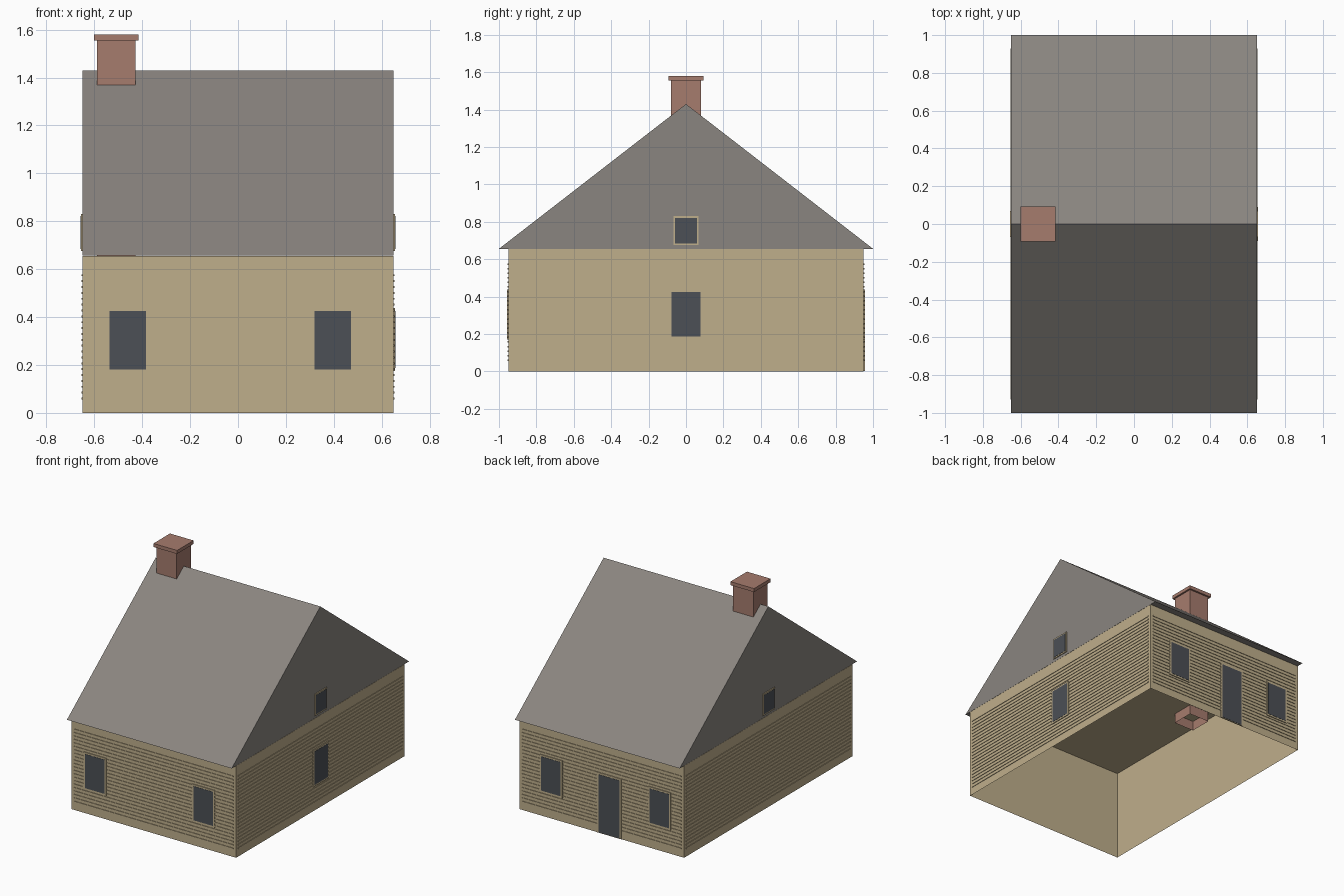
import bpy
import bmesh
from mathutils import Vector

cube = bpy.data.objects.get("Cube")
if cube:
    bpy.data.objects.remove(cube, do_unlink=True)


def material(name, rgb):
    mat = bpy.data.materials.new(name)
    mat.use_nodes = True
    mat.diffuse_color = (*rgb, 1)
    mat.node_tree.nodes["Principled BSDF"].inputs["Base Color"].default_value = (*rgb, 1)
    return mat


TAN = material("tan_clapboard", (0.52, 0.425, 0.26))
GREY = material("grey_shingle", (0.255, 0.235, 0.215))
BRICK = material("red_brick", (0.38, 0.2, 0.155))
GLASS = material("dark_glass", (0.072, 0.08, 0.092))

HALF_X, HALF_Y, EAVE, RIDGE = 0.65, 0.95, 0.655, 1.43


def finish(name, bm, mat):
    bmesh.ops.recalc_face_normals(bm, faces=bm.faces)
    mesh = bpy.data.meshes.new(name)
    bm.to_mesh(mesh)
    bm.free()
    mesh.materials.append(mat)
    obj = bpy.data.objects.new(name, mesh)
    bpy.context.collection.objects.link(obj)
    return obj


def add_box(bm, lo, hi, open_bottom=False):
    lo, hi = Vector(lo), Vector(hi)
    verts = bmesh.ops.create_cube(bm, size=1)["verts"]
    for v in verts:
        v.co = (lo + hi) / 2 + v.co * (hi - lo)
    if open_bottom:
        low = [f for f in bm.faces if all(v.co.z < lo.z + 1e-4 for v in f.verts)]
        bmesh.ops.delete(bm, geom=low, context="FACES_ONLY")


def box(name, lo, hi, mat, open_bottom=False):
    bm = bmesh.new()
    add_box(bm, lo, hi, open_bottom)
    return finish(name, bm, mat)


def wall_bounds(side, u0, u1, z0, z1, depth):
    """Corners of a thin plate lying on one outer wall."""
    axis, sign = side
    face = HALF_X if axis == "x" else HALF_Y
    a, b = sorted((sign * face, sign * (face + depth)))
    if axis == "x":
        return (a, u0, z0), (b, u1, z1)
    return (u0, a, z0), (u1, b, z1)


def opening(name, side, u, width, z0, z1, border=0.012, sill=0.012):
    """Tan frame with a dark pane standing just proud of it."""
    h = width / 2
    box(name + "_frame", *wall_bounds(side, u - h, u + h, z0, z1, 0.006), TAN)
    h -= border
    box(name + "_pane", *wall_bounds(side, u - h, u + h, z0 + sill, z1 - border, 0.0075), GLASS)


FRONT, BACK, LEFT, RIGHT = ("y", -1), ("y", 1), ("x", 1), ("x", -1)

# Wall shell, open underneath
box("walls", (-HALF_X, -HALF_Y, 0), (HALF_X, HALF_Y, EAVE), TAN, open_bottom=True)

# Clapboard strips on all four walls
for label, side in (("front", FRONT), ("back", BACK), ("left", LEFT), ("right", RIGHT)):
    half = (HALF_X if side[0] == "y" else HALF_Y) - 0.022
    bm = bmesh.new()
    for i in range(22):
        z = 0.06 + i * 0.0245
        add_box(bm, *wall_bounds(side, -half, half, z - 0.004, z + 0.004, 0.004))
    finish(label + "_clapboards", bm, TAN)

# Gabled roof prism with overhanging eaves
bm = bmesh.new()
profile = [(-1, EAVE + 0.001), (1, EAVE + 0.001), (0, RIDGE)]
end = bm.faces.new([bm.verts.new((-HALF_X, y, z)) for y, z in profile])
swept = bmesh.ops.extrude_face_region(bm, geom=[end])["geom"]
for v in swept:
    if isinstance(v, bmesh.types.BMVert):
        v.co.x = HALF_X
if not end.is_valid or len(bm.faces) < 5:
    bmesh.ops.holes_fill(bm, edges=bm.edges)
finish("roof", bm, GREY)

# Chimney, its hollow shaft reaching just below the ceiling
box("chimney_shaft", (-0.588, -0.08, 0.585), (-0.428, 0.08, 1.555), BRICK, open_bottom=True)
box("chimney_cap", (-0.602, -0.093, 1.555), (-0.416, 0.093, 1.58), BRICK)

# Windows and door
for label, side in (("front", FRONT), ("back", BACK)):
    opening(label + "_right_window", side, -0.46, 0.177, 0.17, 0.437)
    opening(label + "_left_window", side, 0.396, 0.177, 0.17, 0.437)
opening("back_door", BACK, -0.063, 0.19, 0.002, 0.43, sill=0.004)
opening("left_window", LEFT, 0, 0.178, 0.175, 0.437)
for label, side in (("left", LEFT), ("right", RIGHT)):
    opening(label + "_attic_window", side, 0, 0.136, 0.676, 0.83, border=0.009, sill=0.009)
